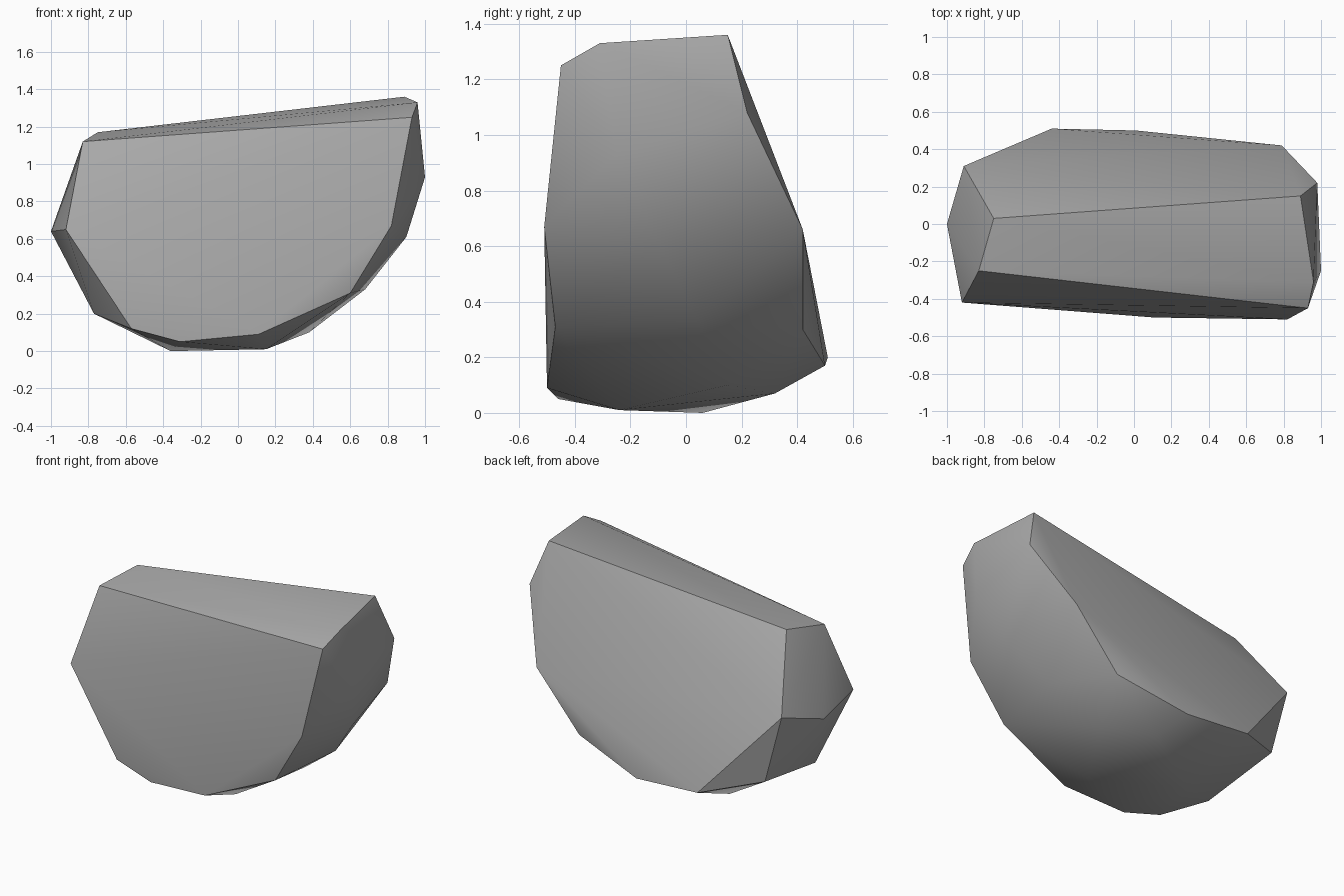
import bpy
import bmesh
import math


def remove_default_cube():
    cube = bpy.data.objects.get("Cube")
    if cube:
        bpy.data.objects.remove(cube, do_unlink=True)


def make_material(name, colour):
    material = bpy.data.materials.new(name)
    material.use_nodes = True
    material.diffuse_color = colour
    material.node_tree.nodes["Principled BSDF"].inputs["Base Color"].default_value = colour
    return material


def make_hull(name, corner_groups, material, smooth_degrees):
    """Wrap a tight convex skin around groups of corner points."""
    mesh = bpy.data.meshes.new(name)
    bm = bmesh.new()
    for group in corner_groups:
        for corner in group:
            bm.verts.new(corner)
    result = bmesh.ops.convex_hull(bm, input=bm.verts[:])
    # Drop points that ended up inside the skin
    loose = [v for v in bm.verts if not v.link_faces]
    bmesh.ops.delete(bm, geom=loose, context="VERTS")
    bmesh.ops.recalc_face_normals(bm, faces=bm.faces[:])
    bm.to_mesh(mesh)
    bm.free()
    mesh.materials.append(material)

    rock = bpy.data.objects.new(name, mesh)
    bpy.context.collection.objects.link(rock)
    bpy.ops.object.select_all(action="DESELECT")
    rock.select_set(True)
    bpy.context.view_layer.objects.active = rock
    bpy.ops.object.shade_smooth_by_angle(angle=math.radians(smooth_degrees))
    return rock


remove_default_cube()
stone_grey = make_material("stone grey", (0.4, 0.4, 0.4, 1.0))

# Broad front slab, clockwise from its top left
front_outline = [
    (-.83, -.25, 1.12), (.93, -.45, 1.25), (.82, -.51, .67), (.6, -.47, .31),
    (.11, -.5, .09), (-.31, -.46, .05), (-.57, -.44, .12), (-.92, -.42, .65),
]
# Sloping back slab, from the top ridge down and around
back_outline = [
    (-.75, .03, 1.17), (.89, .15, 1.36), (.98, .22, 1.08), (.79, .42, .66),
    (.48, .42, .3), (.01, .5, .17), (-.44, .51, .2), (-.91, .31, .74),
]
# Chipped ends
narrow_end = [(-1, 0, .64), (-.79, .31, .29), (-.77, -.24, .2)]
wide_end = [(.96, -.31, 1.33), (1, -.25, .93), (.9, -.1, .61), (.68, .04, .33)]
# Rounded underside
underside = [(-.36, .06, 0), (.15, -.24, .01), (.38, .15, .1), (.1, .32, .07)]

make_hull("rock", [front_outline, back_outline, narrow_end, wide_end, underside],
          stone_grey, smooth_degrees=30)
